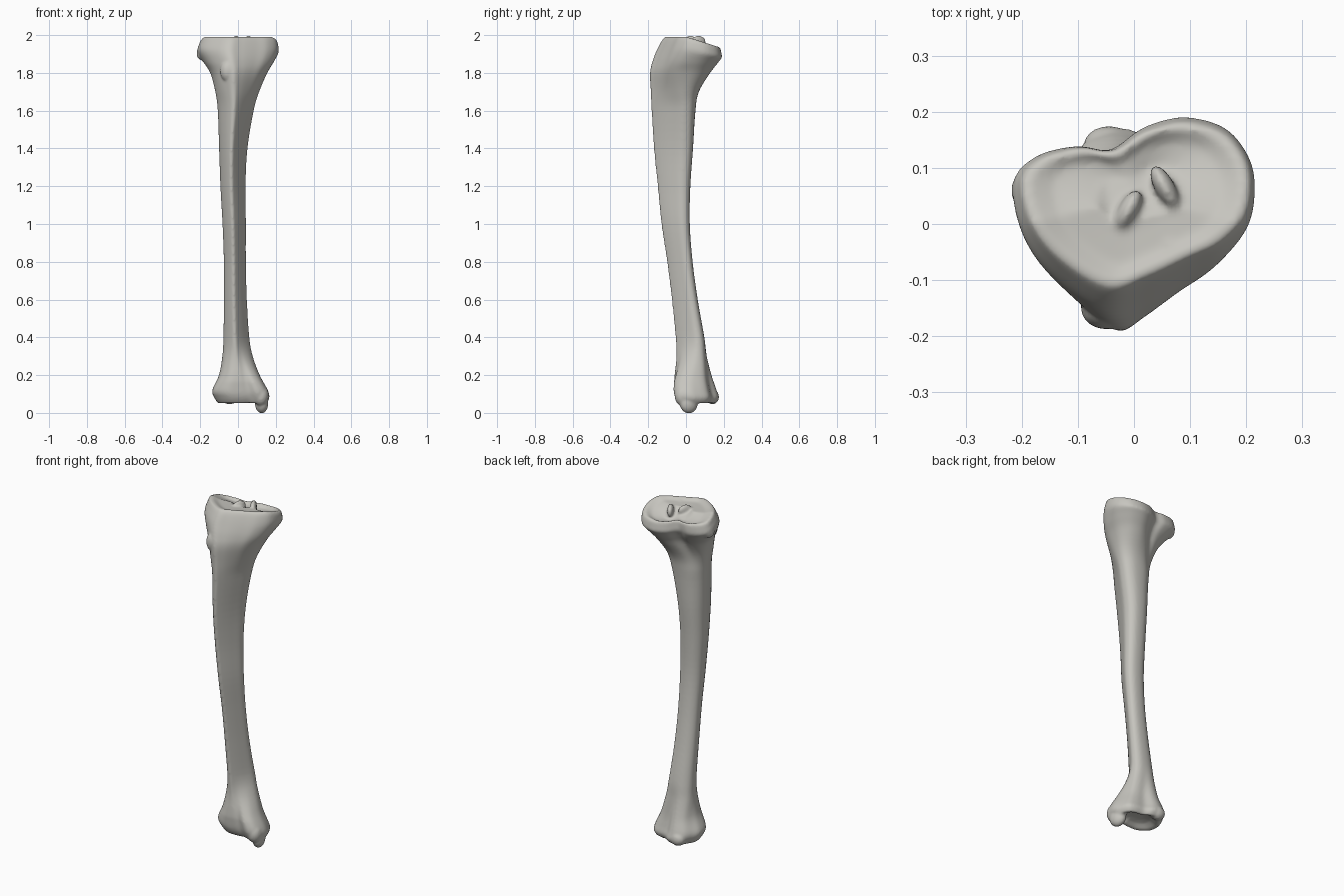
import bpy
import bmesh
from mathutils import Vector, Matrix

if "Cube" in bpy.data.objects:
    bpy.data.objects.remove(bpy.data.objects["Cube"], do_unlink=True)

# Cross-section outlines, counter-clockwise from the front crest
HEAD = [(-50, -185), (20, -160), (100, -115), (160, -80), (205, -20), (215, 60),
        (200, 120), (160, 170), (90, 190), (20, 170), (-40, 125), (-100, 132),
        (-170, 112), (-210, 60), (-193, -40), (-140, -120)]
SHAFT = [(-10, -100), (15, -80), (45, -45), (70, -10), (92, 25), (100, 50),
         (90, 78), (60, 95), (20, 100), (-25, 97), (-60, 85), (-88, 62),
         (-100, 30), (-92, -10), (-70, -50), (-40, -85)]
ANKLE = [(0, -92), (30, -88), (60, -100), (90, -80), (100, -30), (92, 10),
         (75, 50), (50, 65), (15, 72), (-10, 95), (-35, 100), (-65, 85),
         (-85, 50), (-100, 10), (-92, -50), (-50, -90)]

# Stations up the bone: height in hundredths, then x and y limits in thousandths
STATIONS = [
    (5, -105, 150, -35, 150), (8, -125, 166, -56, 170), (12, -136, 158, -66, 162),
    (20, -101, 115, -60, 135), (30, -83, 78, -50, 110), (40, -77, 60, -55, 97),
    (60, -75, 47, -75, 62), (80, -75, 42, -100, 35), (100, -82, 42, -130, 20),
    (120, -93, 40, -150, 23), (140, -100, 50, -170, 37), (160, -107, 83, -182, 50),
    (170, -120, 112, -187, 68), (180, -147, 155, -190, 128), (186, -185, 190, -178, 172),
    (192, -216, 214, -155, 190), (197, -206, 212, -128, 186), (199, -198, 203, -112, 178)]


def spline(points, steps, closed):
    """Catmull-Rom curve through points."""
    n = len(points)
    pick = (lambda i: points[i % n]) if closed else (lambda i: points[max(0, min(n - 1, i))])
    out = []
    for i in range(n if closed else n - 1):
        a, b, c, d = (pick(i + k) for k in (-1, 0, 1, 2))
        for s in range(steps):
            t = s / steps
            out.append((b * 2 + (c - a) * t + (a * 2 - b * 5 + c * 4 - d) * t * t
                        + (b * 3 - a - c * 3 + d) * t ** 3) / 2)
    return out if closed else out + [points[-1]]


def outline(points):
    return spline([Vector(p) for p in points], 5, True)


def unit(points):
    """Fit an outline to the unit square."""
    xs, ys = [p.x for p in points], [p.y for p in points]
    x0, x1, y0, y1 = min(xs), max(xs), min(ys), max(ys)
    return [Vector(((p.x - x0) / (x1 - x0), (p.y - y0) / (y1 - y0))) for p in points]


def smoothstep(a, b, v):
    t = max(0, min(1, (v - a) / (b - a)))
    return t * t * (3 - 2 * t)


head, shaft, ankle = (unit(outline(p)) for p in (HEAD, SHAFT, ANKLE))


def section(station):
    """Blend the outlines by height and fit them to the limits."""
    z, x0, x1, y0, y1 = station
    h, a = smoothstep(1.6, 1.88, z), 1 - smoothstep(0.1, 0.42, z)
    shape = unit([s * (1 - h - a) + p * h + q * a for p, s, q in zip(head, shaft, ankle)])
    ring = []
    for p in shape:
        x, y = x0 + (x1 - x0) * p.x, y0 + (y1 - y0) * p.y
        tilt = 0.3 * max(0, y) * smoothstep(1.84, 1.97, z)
        ring.append(Vector((x, y, z - tilt)))
    return ring


def inset(ring, scale, lift):
    c = sum(ring, Vector()) / len(ring)
    return [Vector((c.x + (p.x - c.x) * scale, c.y + (p.y - c.y) * scale, p.z + lift))
            for p in ring]


# Lofted bone with a dished plateau and a hollow ankle joint
bm = bmesh.new()
stations = [Vector((s[0] / 100, *(v / 1000 for v in s[1:]))) for s in STATIONS]
rings = [section(s) for s in spline(stations, 5, False)]
bottom, top = rings[0], rings[-1]
rings = [inset(bottom, 0.3, 0.03), inset(bottom, 0.6, 0.022), inset(bottom, 0.85, 0.004)] + rings
rings += [inset(top, 0.93, 0.002), inset(top, 0.75, -0.012), inset(top, 0.4, -0.016)]
loops = [[bm.verts.new(p) for p in ring] for ring in rings]
count = len(top)
for low, high in zip(loops, loops[1:]):
    for i in range(count):
        j = (i + 1) % count
        bm.faces.new((low[i], low[j], high[j], high[i]))
bm.faces.new(loops[0][::-1])
bm.faces.new(loops[-1])


def knob(centre, radii, turn=0):
    """Rounded bony bump fused into the surface."""
    m = (Matrix.Translation(centre) @ Matrix.Rotation(turn, 4, "Z")
         @ Matrix.Diagonal((*radii, 1)))
    bmesh.ops.create_icosphere(bm, subdivisions=3, radius=1, matrix=m)


knob((0.125, 0.015, 0.052), (0.034, 0.05, 0.055), 0.3)    # inner ankle point
knob((0.122, -0.015, 0.09), (0.04, 0.045, 0.055))         # inner ankle front
knob((-0.045, 0.14, 0.085), (0.045, 0.035, 0.04))         # rear ankle lip
knob((-0.05, -0.15, 1.81), (0.045, 0.038, 0.06))          # front tuberosity
knob((-0.185, 0.06, 1.9), (0.034, 0.04, 0.035))           # side facet
knob((0.055, 0.065, 1.962), (0.018, 0.045, 0.035), 0.5)   # inner spine
knob((-0.01, 0.025, 1.965), (0.018, 0.04, 0.032), -0.5)   # outer spine
knob((0.07, -0.045, 1.968), (0.02, 0.03, 0.015), 0.8)     # front ridge

mesh = bpy.data.meshes.new("shin_bone")
bm.to_mesh(mesh)
bm.free()
bone = bpy.data.objects.new("shin_bone", mesh)
bpy.context.collection.objects.link(bone)

# Fuse all bumps into one smooth skin
remesh = bone.modifiers.new("fuse", "REMESH")
remesh.mode = "VOXEL"
remesh.voxel_size = 0.007
remesh.use_smooth_shade = True
smooth = bone.modifiers.new("soften", "SMOOTH")
smooth.factor = 0.5
smooth.iterations = 4

# Bone colour
colour = (0.57, 0.56, 0.52, 1)
mat = bpy.data.materials.new("pale_bone")
mat.use_nodes = True
mat.diffuse_color = colour
shader = next(n for n in mat.node_tree.nodes if n.type == "BSDF_PRINCIPLED")
shader.inputs["Base Color"].default_value = colour
shader.inputs["Roughness"].default_value = 0.7
mesh.materials.append(mat)
for poly in mesh.polygons:
    poly.use_smooth = True
